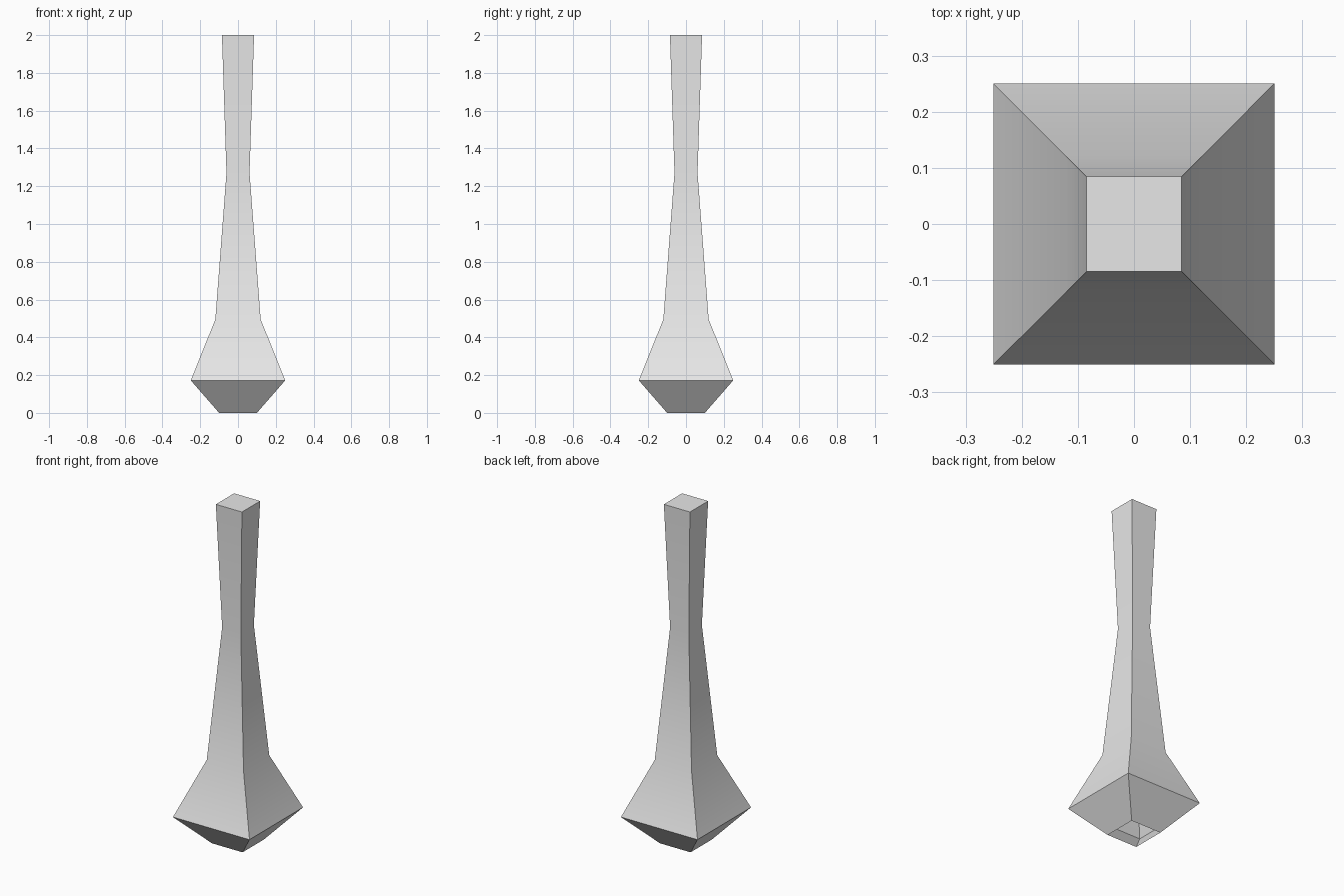
import bpy
import bmesh
import math

cube = bpy.data.objects.get("Cube")
if cube:
    bpy.data.objects.remove(cube, do_unlink=True)

# Single plain grey
grey = bpy.data.materials.new("light_grey")
grey.use_nodes = True
colour = (0.8, 0.8, 0.8, 1.0)
grey.diffuse_color = colour
grey.node_tree.nodes["Principled BSDF"].inputs["Base Color"].default_value = colour

# Square handle profile: (half width, height), from the open foot to the top
PROFILE = [(0.1, 0.0), (0.25, 0.172), (0.12, 0.495), (0.061, 1.27), (0.085, 2.0)]
CORNERS = [(-1, -1), (1, -1), (1, 1), (-1, 1)]

bm = bmesh.new()
rings = [[bm.verts.new((x * r, y * r, z)) for x, y in CORNERS] for r, z in PROFILE]

# Side walls between neighbouring rings
for low, high in zip(rings, rings[1:]):
    for i in range(4):
        j = (i + 1) % 4
        bm.faces.new((low[i], low[j], high[j], high[i]))

# Closed top; the foot stays open
bm.faces.new(rings[-1])

mesh = bpy.data.meshes.new("handle")
bm.to_mesh(mesh)
bm.free()
mesh.materials.append(grey)
handle = bpy.data.objects.new("handle", mesh)
bpy.context.collection.objects.link(handle)

# Smooth along the shaft, sharp at corners and rim
bpy.ops.object.select_all(action="DESELECT")
handle.select_set(True)
bpy.context.view_layer.objects.active = handle
bpy.ops.object.shade_smooth_by_angle(angle=math.radians(30))
